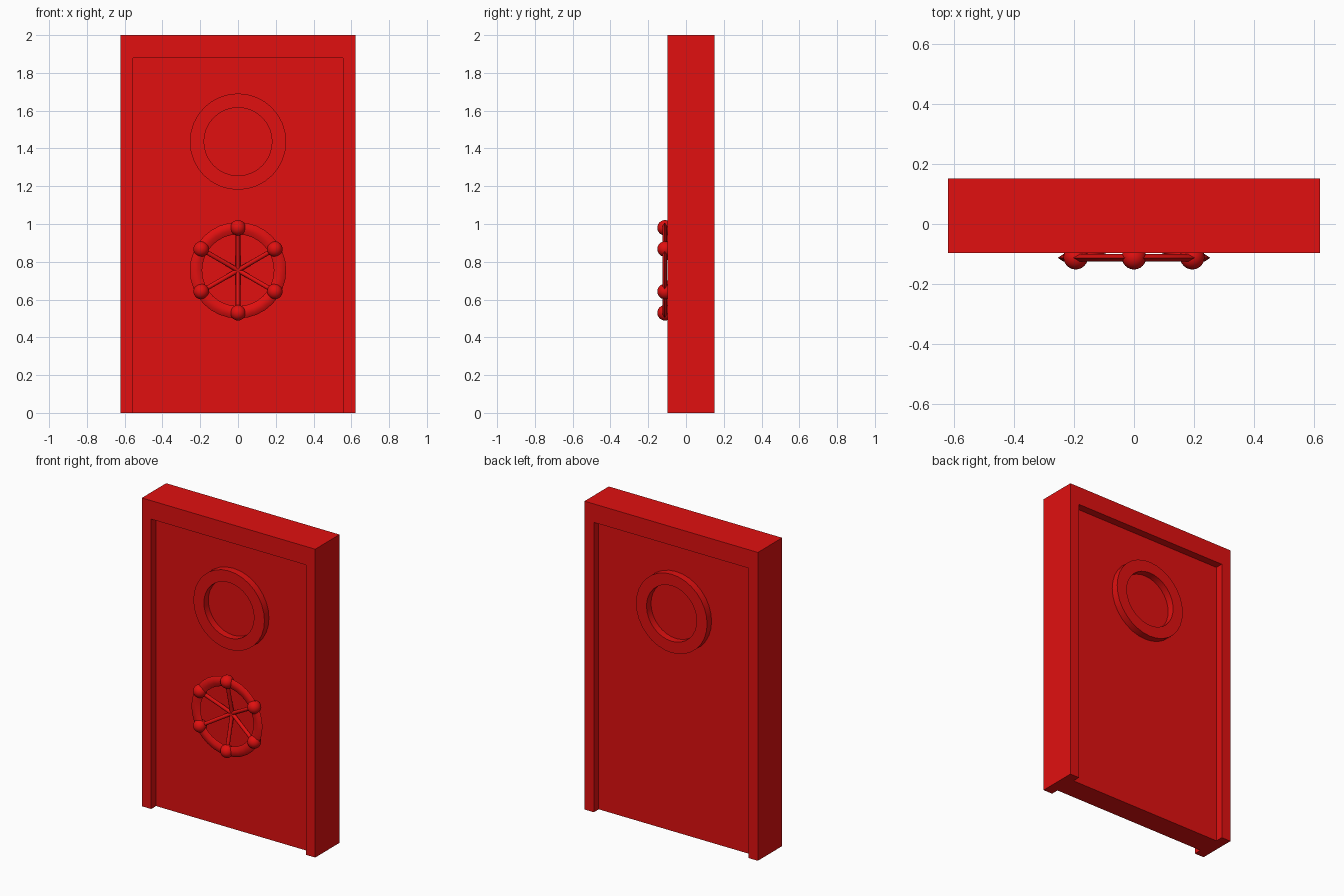
import bpy, bmesh, math
from mathutils import Vector

if "Cube" in bpy.data.objects:
    bpy.data.objects.remove(bpy.data.objects["Cube"])

red = bpy.data.materials.new("red_paint")
red.diffuse_color = (0.75, 0.005, 0.005, 1)
red.use_nodes = True
red.node_tree.nodes["Principled BSDF"].inputs["Base Color"].default_value = red.diffuse_color

FRONT, BACK = -0.097, 0.152          # frame faces
RECESS = 0.05                        # panel set back on both sides
WHEEL = Vector((0, -0.113, 0.755))   # wheel centre
RIM_R = 0.225


def finish(name, bm, smooth=False):
    bmesh.ops.recalc_face_normals(bm, faces=bm.faces)
    me = bpy.data.meshes.new(name)
    bm.to_mesh(me)
    bm.free()
    me.materials.append(red)
    ob = bpy.data.objects.new(name, me)
    bpy.context.collection.objects.link(ob)
    if smooth:
        bpy.ops.object.select_all(action='DESELECT')
        bpy.context.view_layer.objects.active = ob
        ob.select_set(True)
        bpy.ops.object.shade_smooth_by_angle(angle=math.radians(35))
    return ob


def extruded(name, outline, y0, y1):
    """Extrude an x-z outline from y0 to y1."""
    bm = bmesh.new()
    face = bm.faces.new([bm.verts.new((x, y0, z)) for x, z in outline])
    new = bmesh.ops.extrude_face_region(bm, geom=[face])['geom']
    bmesh.ops.translate(bm, vec=(0, y1 - y0, 0),
                        verts=[v for v in new if isinstance(v, bmesh.types.BMVert)])
    return finish(name, bm)


def ring(name, profile, centre, segments):
    """Revolve a closed (radius, y) profile about the y axis through centre."""
    bm = bmesh.new()
    loops = []
    for i in range(segments):
        a = 2 * math.pi * i / segments
        loops.append([bm.verts.new(Vector(centre) + Vector((r * math.sin(a), y, r * math.cos(a))))
                      for r, y in profile])
    n = len(profile)
    for i in range(segments):
        p, q = loops[i], loops[(i + 1) % segments]
        for j in range(n):
            k = (j + 1) % n
            bm.faces.new((p[j], p[k], q[k], q[j]))
    return finish(name, bm, True)


# Frame: an upside-down U around the door
extruded("door_frame", [(-0.622, 0), (-0.622, 2), (0.622, 2), (0.622, 0),
                        (0.555, 0), (0.555, 1.88), (-0.555, 1.88), (-0.555, 0)], FRONT, BACK)

# Door panel
extruded("door_panel", [(-0.555, 0), (-0.555, 1.88), (0.555, 1.88), (0.555, 0)],
         FRONT + RECESS, BACK - RECESS)

# Porthole rim, standing out on both faces
y0, y1 = FRONT + 0.004, BACK - 0.004
ring("porthole_rim", [(0.18, y0), (0.255, y0), (0.255, y1), (0.18, y1)], (0, 0, 1.436), 32)

# Hand wheel rim with a flattened section
ring("wheel_rim", [(RIM_R + dr, dy) for dr, dy in
                   [(0.03, 0), (0.012, 0.012), (-0.012, 0.012),
                    (-0.035, 0), (-0.012, -0.012), (0.012, -0.012)]], WHEEL, 32)

# Spokes rise from the door to the rim, each ending in a ball
hub = Vector((0, -0.06, WHEEL.z))
for i in range(6):
    a = i * math.pi / 3
    tip = WHEEL + Vector((math.sin(a), 0, math.cos(a))) * RIM_R
    d = tip - hub
    bm = bmesh.new()
    bmesh.ops.create_cone(bm, cap_ends=True, segments=12, radius1=0.012, radius2=0.012, depth=d.length)
    bmesh.ops.rotate(bm, verts=bm.verts, matrix=d.to_track_quat('Z', 'Y').to_matrix())
    bmesh.ops.translate(bm, verts=bm.verts, vec=(hub + tip) / 2)
    finish(f"wheel_spoke_{i + 1}", bm, True)

    bm = bmesh.new()
    bmesh.ops.create_uvsphere(bm, u_segments=24, v_segments=12, radius=0.041)
    bmesh.ops.translate(bm, verts=bm.verts, vec=tip + Vector((0, 0.002, 0)))
    finish(f"wheel_ball_{i + 1}", bm, True)
